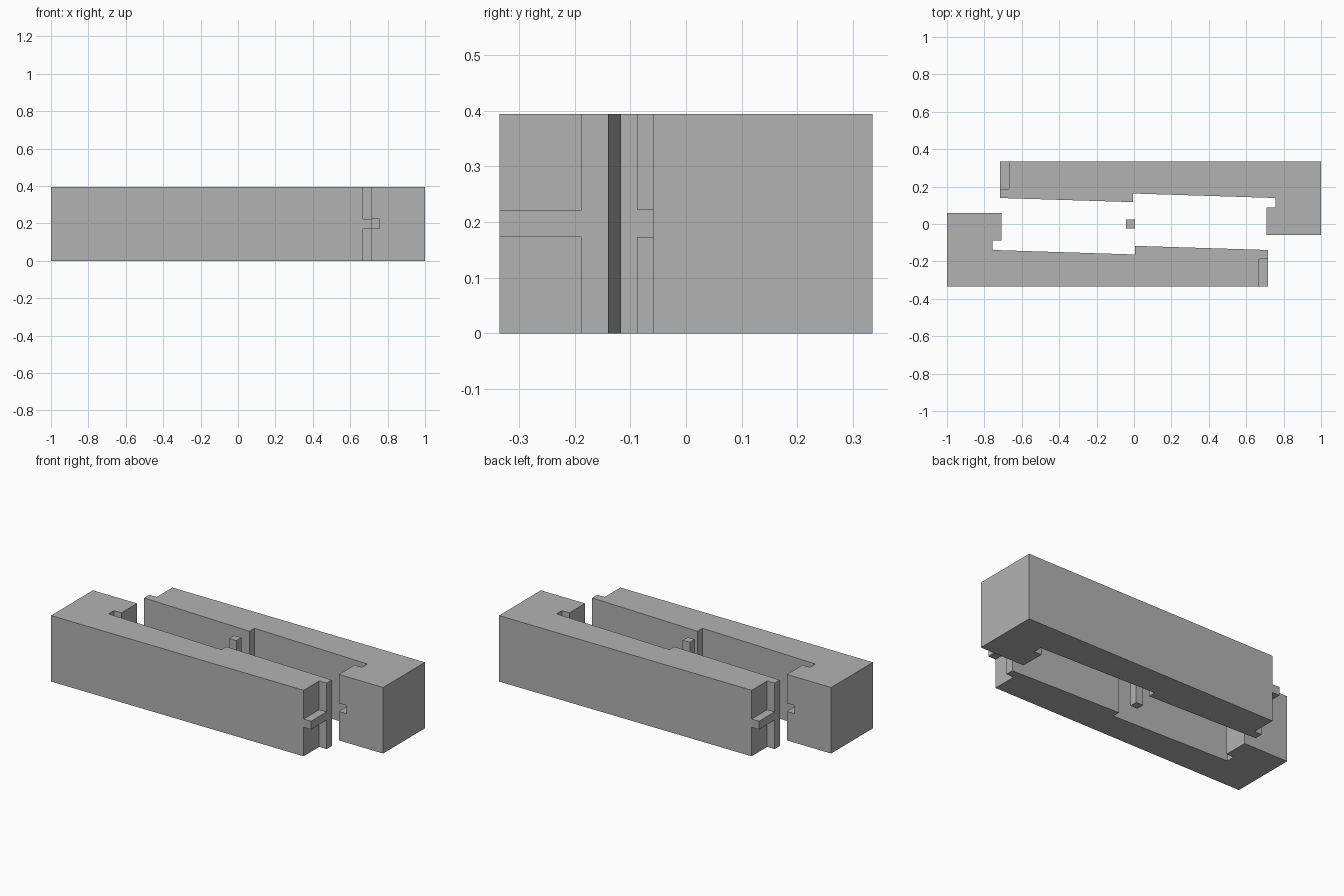
import bpy, bmesh, math
from mathutils import Matrix

default = bpy.data.objects.get("Cube")
if default:
    bpy.data.objects.remove(default)

HEIGHT = 0.394
TONGUE_LOW, TONGUE_HIGH = 0.173, 0.222

grey = bpy.data.materials.new("plain grey")
grey.use_nodes = True
colour = (0.45, 0.45, 0.45, 1)
grey.diffuse_color = colour
grey.node_tree.nodes["Principled BSDF"].inputs["Base Color"].default_value = colour


def prism(name, outline, low, high):
    """Extrude a plan outline between two heights."""
    bm = bmesh.new()
    face = bm.faces.new([bm.verts.new((x, y, low)) for x, y in outline])
    top = bmesh.ops.extrude_face_region(bm, geom=[face])["geom"]
    verts = [v for v in top if isinstance(v, bmesh.types.BMVert)]
    bmesh.ops.translate(bm, verts=verts, vec=(0, 0, high - low))
    bmesh.ops.recalc_face_normals(bm, faces=bm.faces[:])
    mesh = bpy.data.meshes.new(name)
    bm.to_mesh(mesh)
    bm.free()
    mesh.materials.append(grey)
    obj = bpy.data.objects.new(name, mesh)
    bpy.context.collection.objects.link(obj)
    return obj


def block(name, x0, x1, y0, y1, low, high):
    return prism(name, [(x0, y0), (x1, y0), (x1, y1), (x0, y1)], low, high)


def cut(obj, cutter):
    """Subtract the cutter, keep the result and discard the cutter."""
    cutter.hide_render = True
    mod = obj.modifiers.new("cut", "BOOLEAN")
    mod.operation = "DIFFERENCE"
    mod.solver = "EXACT"
    mod.object = cutter
    graph = bpy.context.evaluated_depsgraph_get()
    mesh = bpy.data.meshes.new_from_object(obj.evaluated_get(graph))
    obj.modifiers.clear()
    obj.data = mesh
    bpy.data.objects.remove(cutter)


# Front beam: long stepped scarf with a hooked head at one end
front = prism("front_beam", [
    (-1, -0.335), (0.717, -0.335), (0.717, -0.139), (0.005, -0.117),
    (0.005, -0.163), (-0.757, -0.139), (-0.757, -0.088), (-0.708, -0.088),
    (-0.708, 0.059), (-1, 0.059)], 0, HEIGHT)

# End tongue: shoulders removed above and below it
cut(front, block("lower_shoulder", 0.668, 0.8, -0.4, -0.188, -0.1, TONGUE_LOW))
cut(front, block("upper_shoulder", 0.668, 0.8, -0.4, -0.188, TONGUE_HIGH, 0.5))

# Groove across the head that takes the other beam's tongue
cut(front, block("head_groove", -0.757, -0.6, -0.1, 0.1, TONGUE_LOW, TONGUE_HIGH))

# Back beam: the same piece turned half way round
back = bpy.data.objects.new("back_beam", front.data.copy())
back.data.name = "back_beam"
back.data.transform(Matrix.Rotation(math.pi, 4, "Z"))
bpy.context.collection.objects.link(back)

# Square locking key standing between the beams
block("locking_key", -0.042, 0.005, -0.023, 0.024, 0, HEIGHT)
